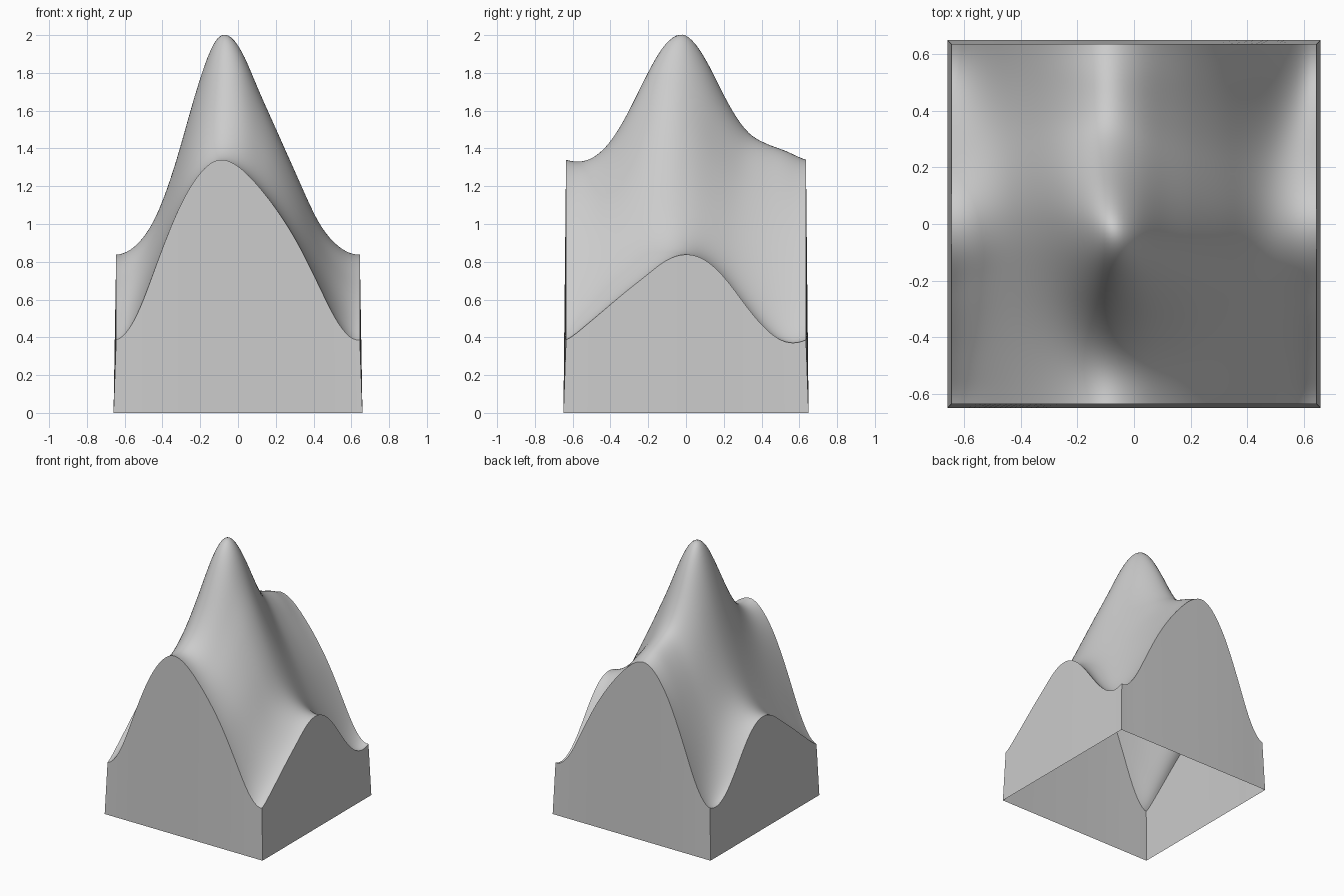
import bpy
import bmesh
import math

cube = bpy.data.objects.get("Cube")
if cube:
    bpy.data.objects.remove(cube, do_unlink=True)

STEPS = 72
HALF_X, HALF_Y = 0.645, 0.635
FLARE = 0.014

# Evenly spaced heights of repeating curves: along the rim and the ridge
RIM_X = [.387, .515, .79, 1.06, 1.25, 1.338, 1.305, 1.2, 1.06, .885, .67, .465]
RIDGE_X = [.838, .89, 1.05, 1.35, 1.72, 1.978, 1.94, 1.71, 1.47, 1.23, 1.005, .878]
RIM_Y = [.387, .465, .555, .645, .73, .81, .843, .81, .71, .57, .445, .376]
RIDGE_Y = [1.34, 1.337, 1.41, 1.565, 1.77, 1.945, 1.99, 1.86, 1.655, 1.495, 1.425, 1.385]


def sample(heights, t):
    """Smooth closed curve through evenly spaced heights, t from zero to one."""
    count = len(heights)
    i = math.floor(t * count)
    f = t * count - i

    def h(k):
        return heights[k % count]

    def tangent(k):
        return (8 * (h(k + 1) - h(k - 1)) - h(k + 2) + h(k - 2)) / 12

    ease = f * f * (3 - 2 * f)
    return (h(i) + (h(i + 1) - h(i)) * ease
            + tangent(i) * f * (1 - f) ** 2 - tangent(i + 1) * f * f * (1 - f))


def unit(heights, t):
    """The same curve, rescaled to run from zero at its ends to one at its top."""
    return (sample(heights, t) - heights[0]) / (max(heights) - heights[0])


def height(u, v):
    rim, ridge = sample(RIM_X, u), sample(RIDGE_X, u)
    inner = unit(RIM_X, u)
    # The crest winds forward on one flank and back on the other
    v -= 4 * u * (1 - u) * (0.44 - u) * v * (1 - v)
    rise = unit(RIM_Y, v) * (1 - inner) + unit(RIDGE_Y, v) * inner
    return rim + (ridge - rim) * rise


def point(i, j):
    u, v = i / STEPS, j / STEPS
    return ((2 * u - 1) * HALF_X, (2 * v - 1) * HALF_Y, height(u, v))


stone = bpy.data.materials.new("plain_grey")
stone.use_nodes = True
grey = (0.6, 0.6, 0.6, 1)
stone.diffuse_color = grey
stone.node_tree.nodes["Principled BSDF"].inputs["Base Color"].default_value = grey


def build(name, rows):
    """Skin a grid of points with quads."""
    bm = bmesh.new()
    grid = [[bm.verts.new(co) for co in row] for row in rows]
    for a, b in zip(grid, grid[1:]):
        for k in range(len(a) - 1):
            bm.faces.new((a[k], a[k + 1], b[k + 1], b[k]))
    mesh = bpy.data.meshes.new(name)
    bm.to_mesh(mesh)
    bm.free()
    mesh.materials.append(stone)
    obj = bpy.data.objects.new(name, mesh)
    bpy.context.collection.objects.link(obj)
    bpy.ops.object.select_all(action='DESELECT')
    obj.select_set(True)
    bpy.context.view_layer.objects.active = obj
    bpy.ops.object.shade_smooth_by_angle(angle=math.radians(40))


# Mountain surface
span = range(STEPS + 1)
build("mountain_surface", [[point(i, j) for i in span] for j in span])

# Slightly flared side walls, open underneath; each runs anticlockwise
walls = {
    "front_wall": [(i, 0) for i in span],
    "left_wall": [(STEPS, j) for j in span],
    "back_wall": [(STEPS - i, STEPS) for i in span],
    "right_wall": [(0, STEPS - j) for j in span],
}
for name, edge in walls.items():
    top = [point(i, j) for i, j in edge]
    base = [(x * (1 + FLARE / HALF_X), y * (1 + FLARE / HALF_Y), 0) for x, y, z in top]
    build(name, [base, top])
